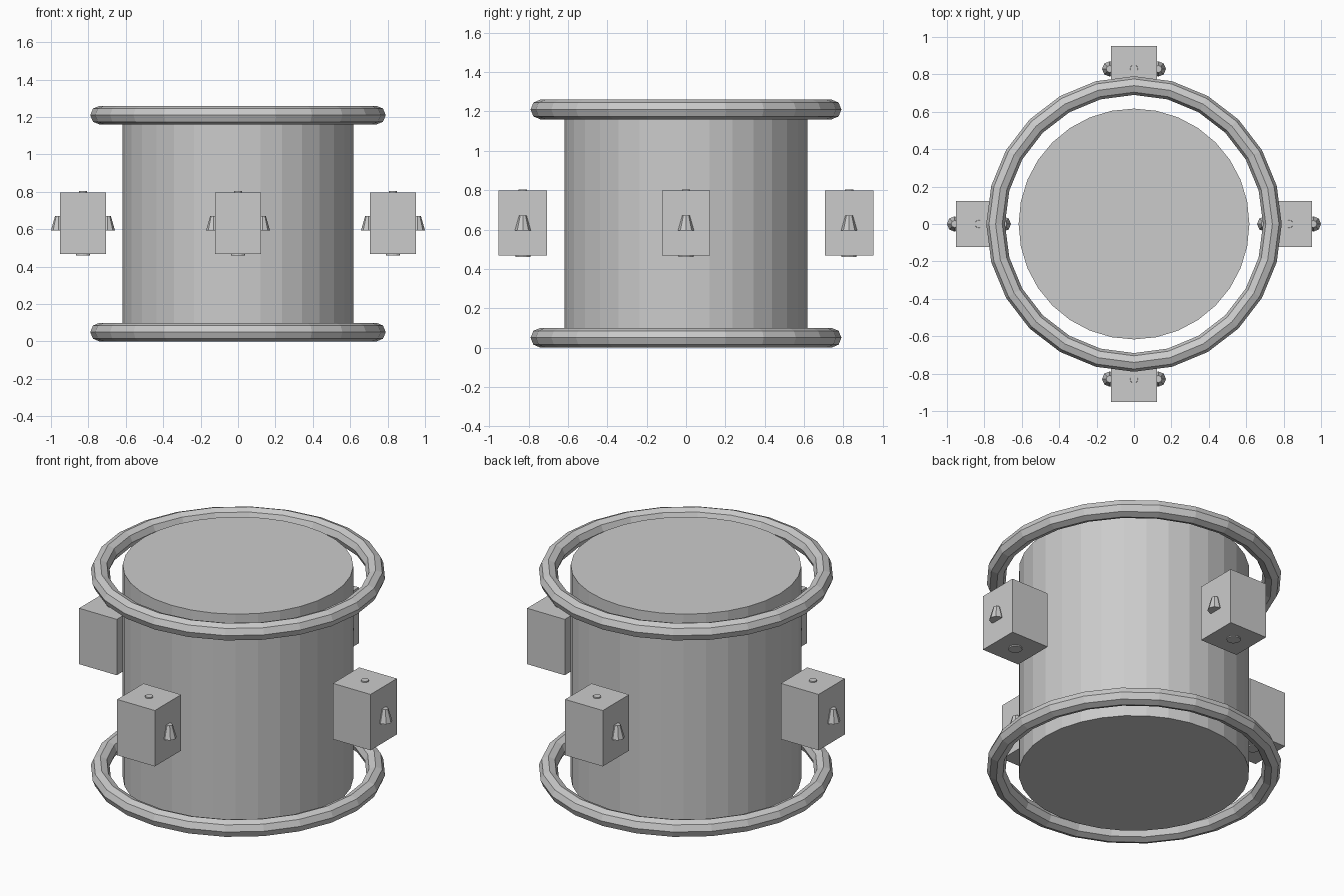
import bpy
from math import pi

if "Cube" in bpy.data.objects:
    bpy.data.objects.remove(bpy.data.objects["Cube"])


def cone(name, r1, r2, z1, z2, sides, x=0, y=0):
    bpy.ops.mesh.primitive_cone_add(vertices=sides, radius1=r1, radius2=r2,
                                    depth=z2 - z1, location=(x, y, (z1 + z2) / 2))
    bpy.context.object.name = name


# Main drum
cone("drum_body", 0.617, 0.617, 0.003, 1.257, 32)

# Free-standing rings around both ends
for label, z in (("bottom", 0.05), ("top", 1.21)):
    bpy.ops.mesh.primitive_torus_add(major_segments=24, minor_segments=8,
                                     major_radius=0.74, minor_radius=0.05,
                                     location=(0, 0, z))
    bpy.context.object.name = label + "_ring"

# Four side boxes, each with a tapered core pin and two side studs
D = 0.829
for label, x, y in (("right", D, 0), ("left", -D, 0), ("back", 0, D), ("front", 0, -D)):
    bpy.ops.mesh.primitive_cube_add(size=1, location=(x, y, 0.632))
    box = bpy.context.object
    box.name = label + "_box"
    box.scale = (0.246, 0.246, 0.33)
    cone(label + "_core_pin", 0.038, 0.021, 0.46, 0.804, 12, x, y)
    for side, s in (("right", 1), ("left", -1)):
        cone(f"{label}_box_{side}_stud", 0.041, 0.019, 0.594, 0.671, 8, x + s * 0.13, y)
